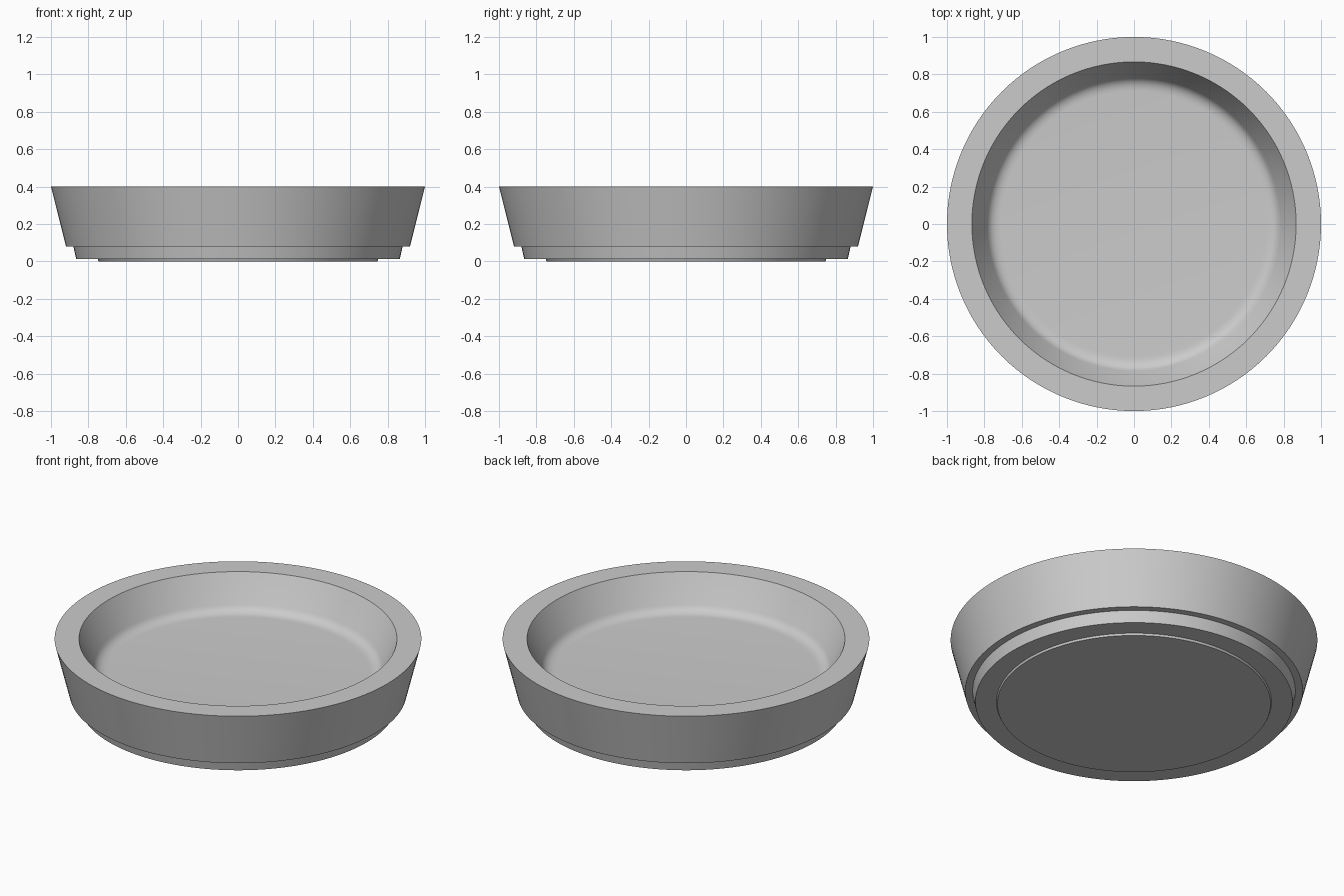
import bpy, bmesh, math

if "Cube" in bpy.data.objects:
    bpy.data.objects.remove(bpy.data.objects["Cube"])

SEGMENTS = 128


def lathe(name, profile):
    """Spin an (r, z) profile around z; both ends lie on the axis."""
    bm = bmesh.new()
    verts = [bm.verts.new((r, 0, z)) for r, z in profile]
    edges = [bm.edges.new(pair) for pair in zip(verts, verts[1:])]
    bmesh.ops.spin(bm, geom=verts + edges, cent=(0, 0, 0), axis=(0, 0, 1),
                   angle=math.tau, steps=SEGMENTS, use_merge=False)
    bmesh.ops.remove_doubles(bm, verts=bm.verts, dist=0.0005)
    bmesh.ops.recalc_face_normals(bm, faces=bm.faces)
    mesh = bpy.data.meshes.new(name)
    bm.to_mesh(mesh)
    bm.free()
    obj = bpy.data.objects.new(name, mesh)
    bpy.context.collection.objects.link(obj)
    bpy.context.view_layer.objects.active = obj
    obj.select_set(True)
    bpy.ops.object.shade_smooth_by_angle(angle=math.radians(30))
    return obj


def fillet(start, corner, end, steps=6):
    """Quadratic curve rounding the corner between start and end."""
    points = []
    for i in range(steps + 1):
        t = i / steps
        points.append(tuple((1 - t) ** 2 * a + 2 * t * (1 - t) * b + t * t * c
                            for a, b, c in zip(start, corner, end)))
    return points


# Base pad, stacking step, flared outer wall and flat rim
outside = [(0, 0), (0.745, 0), (0.75, 0.012), (0.865, 0.012), (0.88, 0.08),
           (0.92, 0.08), (1.0, 0.4), (0.867, 0.4)]
# Sloped inner wall rounding into the flat floor
inside = fillet((0.785, 0.24), (0.765, 0.2), (0.71, 0.2)) + [(0, 0.2)]

lathe("dish", outside + inside)
